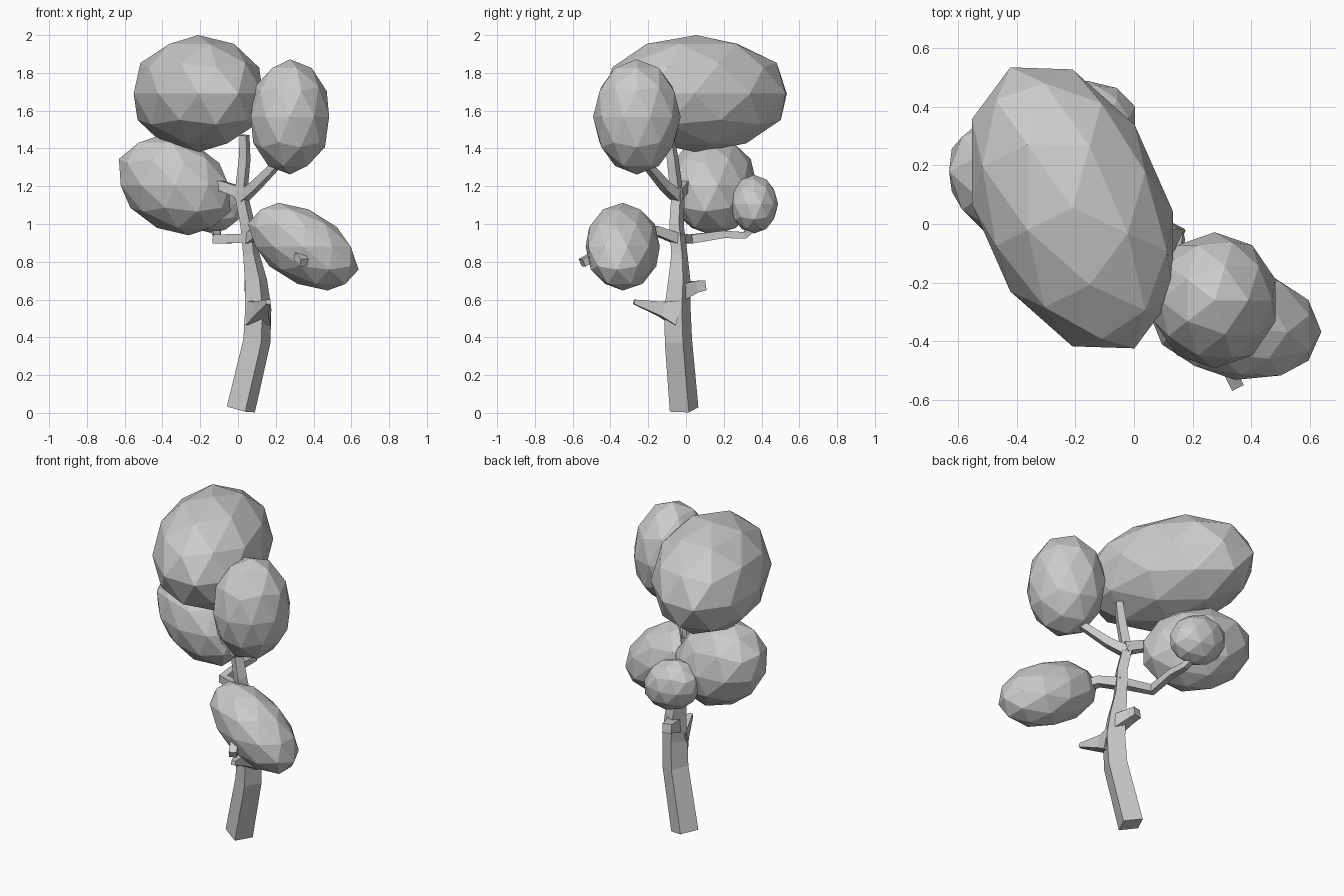
import bpy, bmesh, math
from mathutils import Vector, Matrix, Quaternion

if "Cube" in bpy.data.objects:
    bpy.data.objects.remove(bpy.data.objects["Cube"])

UP = Vector((0, 0, 1))


def finish(bm, name):
    bmesh.ops.recalc_face_normals(bm, faces=bm.faces[:])
    mesh = bpy.data.meshes.new(name)
    bm.to_mesh(mesh)
    bm.free()
    obj = bpy.data.objects.new(name, mesh)
    bpy.context.collection.objects.link(obj)
    return obj


def foliage(name, center, half, lean=0.0, skew=0.0):
    """Faceted ellipsoid: half extents, x shift of its top, y shift of its right end."""
    ex, ey, ez = half
    a = math.sqrt(ex * ex - lean * lean)
    b = math.sqrt(ey * ey - skew * skew)
    m = Matrix(((a, 0, lean, center[0]),
                (skew, b, 0, center[1]),
                (0, 0, ez, center[2]),
                (0, 0, 0, 1)))
    bm = bmesh.new()
    bmesh.ops.create_icosphere(bm, subdivisions=2, radius=1.0, matrix=m)
    return finish(bm, name)


def limb(name, path, turn=45):
    """Four-sided tapering tube through (x, y, z, corner radius) points."""
    bm = bmesh.new()
    pts = [Vector(p[:3]) for p in path]
    rings = []
    for i, p in enumerate(pts):
        t = (pts[min(i + 1, len(pts) - 1)] - pts[max(i - 1, 0)]).normalized()
        q = UP.rotation_difference(t) if t.z > 0.8 else t.to_track_quat('Z', 'Y')
        ring = []
        for k in range(4):
            ang = math.radians(turn + 90 * k)
            off = Vector((math.cos(ang), math.sin(ang), 0)) * path[i][3]
            ring.append(bm.verts.new(p + q @ off))
        rings.append(ring)
    for r0, r1 in zip(rings, rings[1:]):
        for k in range(4):
            n = (k + 1) % 4
            bm.faces.new((r0[k], r0[n], r1[n], r1[k]))
    bm.faces.new(rings[0][::-1])
    bm.faces.new(rings[-1])
    return finish(bm, name)


# Crooked trunk
limb("trunk", [(0.015, -0.01, 0.018, 0.08), (0.10, -0.04, 0.38, 0.076),
               (0.107, -0.045, 0.55, 0.073), (0.095, -0.035, 0.70, 0.062),
               (0.07, -0.035, 0.84, 0.045), (0.05, -0.05, 1.0, 0.04),
               (0.01, -0.04, 1.19, 0.036)], turn=18)

# Branches that carry the foliage
limb("branch_top", [(0.012, -0.045, 1.13, 0.036), (0.035, -0.07, 1.34, 0.033),
                    (0.035, -0.09, 1.47, 0.027)], turn=18)
limb("branch_upper_right", [(0.02, -0.04, 1.14, 0.04), (0.09, -0.11, 1.20, 0.034),
                            (0.22, -0.22, 1.33, 0.026)])
limb("branch_upper_left", [(0.03, -0.045, 1.16, 0.042), (-0.08, -0.01, 1.20, 0.037),
                           (-0.2, 0.05, 1.22, 0.03)])
limb("branch_lower_right", [(0.06, -0.04, 0.92, 0.04), (0.12, -0.16, 0.965, 0.035),
                            (0.24, -0.33, 0.92, 0.032), (0.35, -0.55, 0.795, 0.031)])
limb("branch_back", [(0.06, -0.04, 0.925, 0.035), (-0.115, 0.02, 0.92, 0.033),
                     (-0.11, 0.2, 0.945, 0.028), (-0.11, 0.31, 0.94, 0.025),
                     (-0.14, 0.38, 1.0, 0.022)])

# Broken stubs on the trunk
limb("stub_front", [(0.105, -0.05, 0.53, 0.095), (0.12, -0.13, 0.55, 0.055),
                    (0.16, -0.275, 0.588, 0.017)])
limb("stub_back", [(0.10, -0.03, 0.64, 0.06), (0.07, 0.05, 0.668, 0.044),
                   (0.06, 0.10, 0.675, 0.038)])

# Foliage clumps
foliage("foliage_top", (-0.21, 0.055, 1.69), (0.36, 0.50, 0.31), 0, -0.165)
foliage("foliage_left", (-0.335, 0.14, 1.205), (0.31, 0.24, 0.265), -0.075, -0.046)
foliage("foliage_lower_right", (0.345, -0.335, 0.88), (0.295, 0.20, 0.232), -0.13, -0.038)
foliage("foliage_upper_right", (0.275, -0.26, 1.567), (0.218, 0.232, 0.305))
foliage("foliage_back", (-0.16, 0.36, 1.105), (0.175, 0.128, 0.155), -0.03)
